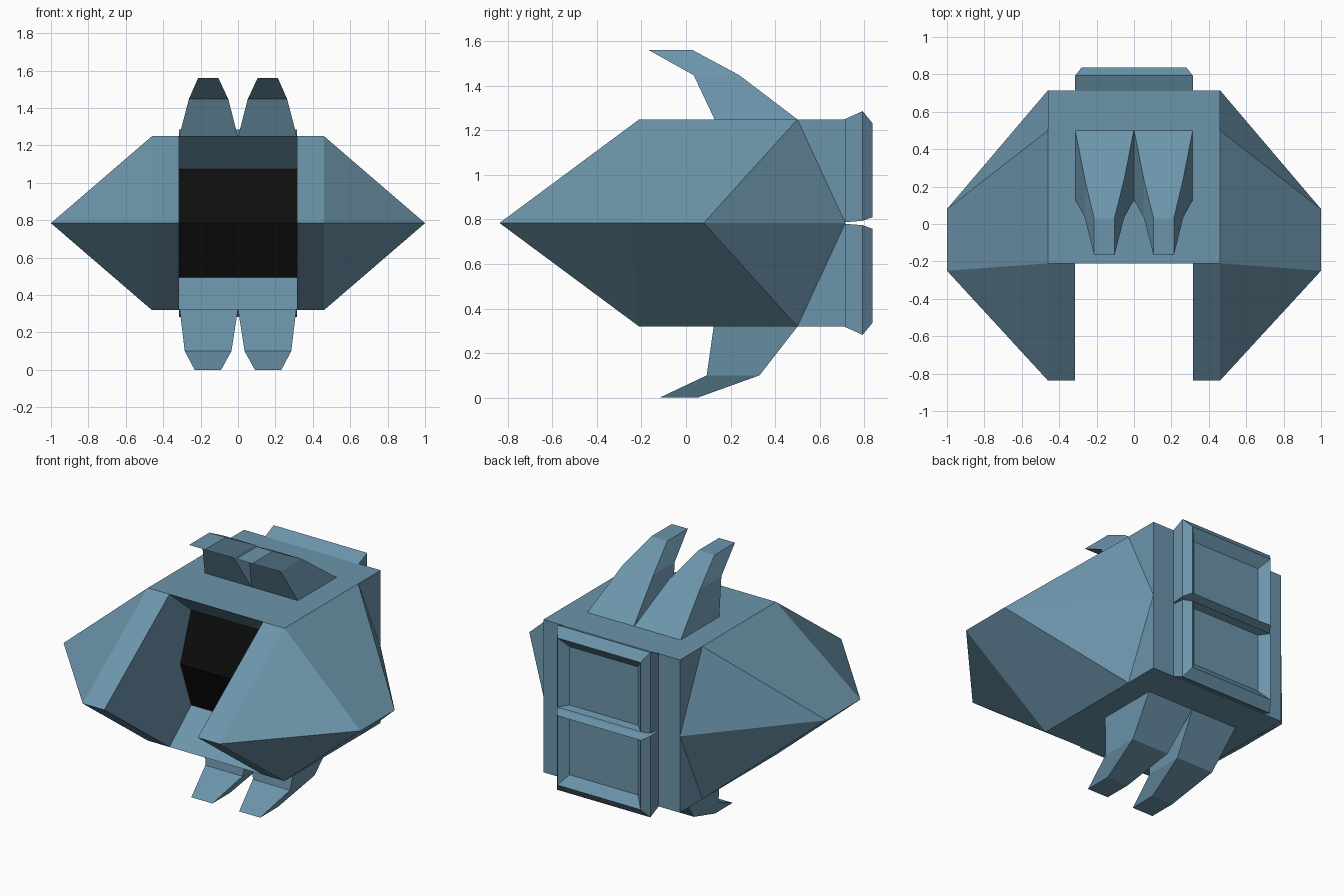
import bpy, bmesh

if "Cube" in bpy.data.objects:
    bpy.data.objects.remove(bpy.data.objects["Cube"])

MID = 0.784   # height of the hull's widest line


def material(name, rgb):
    m = bpy.data.materials.new(name)
    m.diffuse_color = (*rgb, 1)
    m.use_nodes = True
    m.node_tree.nodes["Principled BSDF"].inputs["Base Color"].default_value = m.diffuse_color
    return m


BLUE = material("steel_blue", (0.15, 0.30, 0.41))
BLACK = material("black_glass", (0.004, 0.004, 0.004))


def finish(bm, name, z=0):
    bmesh.ops.remove_doubles(bm, verts=bm.verts, dist=1e-4)
    bmesh.ops.recalc_face_normals(bm, faces=bm.faces)
    me = bpy.data.meshes.new(name)
    bm.to_mesh(me)
    bm.free()
    me.materials.append(BLUE)
    me.materials.append(BLACK)
    ob = bpy.data.objects.new(name, me)
    ob.location.z = z
    bpy.context.collection.objects.link(ob)
    return ob


def loft(name, rings, z=0):
    """Skin a series of four-cornered rings and cap both ends."""
    bm = bmesh.new()
    loops = [[bm.verts.new(p) for p in ring] for ring in rings]
    for a, b in zip(loops, loops[1:]):
        for i in range(4):
            j = (i + 1) % 4
            bm.faces.new((a[i], a[j], b[j], b[i]))
    bm.faces.new(loops[0])
    bm.faces.new(loops[-1])
    return finish(bm, name, z)


# Hull: one quarter, repeated in x and z around the middle line
h = 0.465
P = {
    "A": (.315, -.21, h), "B": (.46, -.21, h), "C": (.46, .5, h), "D": (.46, .715, h),
    "E": (.46, .715, 0), "F": (1, .08, 0), "G": (1, -.25, 0), "H": (.46, -.837, 0),
    "I": (.315, -.837, 0), "J": (0, -.21, h), "K": (0, .715, h), "L": (0, .715, 0),
    "M": (.315, 0, .29), "N": (.315, -.105, 0), "O": (0, 0, .29), "Q": (0, -.105, 0),
}
QUARTER = ["JABCDK", "AIHB", "BHG", "BGFC", "CFE", "CED", "KDEL", "IAMN", "AJOM", "MOQN"]
bm = bmesh.new()
for sx in (1, -1):
    for sz in (1, -1):
        for f in QUARTER:
            face = bm.faces.new([bm.verts.new((P[c][0] * sx, P[c][1], P[c][2] * sz)) for c in f])
            face.material_index = 1 if f == "MOQN" else 0   # cockpit window
finish(bm, "hull", MID)

# Engine frames: flared rim with a recessed panel; (y, half width, low z, high z)
FRAME = [(.71, .315, .003, h), (.793, .315, .01, .502), (.837, .28, .026, .448), (.79, .23, .035, .39)]
for name, s in (("upper_engine", 1), ("lower_engine", -1)):
    loft(name, [[(-w, y, s * a), (w, y, s * a), (w, y, s * b), (-w, y, s * b)]
                for y, w, a, b in FRAME], MID)

# Swept fins in pairs; rings of (z, inner x, outer x, front y, back y)
TOP = [(1.245, 0, .315, .13, .505), (1.447, .052, .263, .035, .24), (1.56, .105, .213, -.167, .03)]
LOW = [(.325, 0, .312, .125, .505), (.1, .035, .285, .093, .33), (0, .09, .232, -.118, .052)]
for name, rings in (("top_fin", TOP), ("bottom_fin", LOW)):
    for side, s in (("right", 1), ("left", -1)):
        loft(f"{name}_{side}", [[(s * a, f, z), (s * b, f, z), (s * b, k, z), (s * a, k, z)]
                                for z, a, b, f, k in rings])
